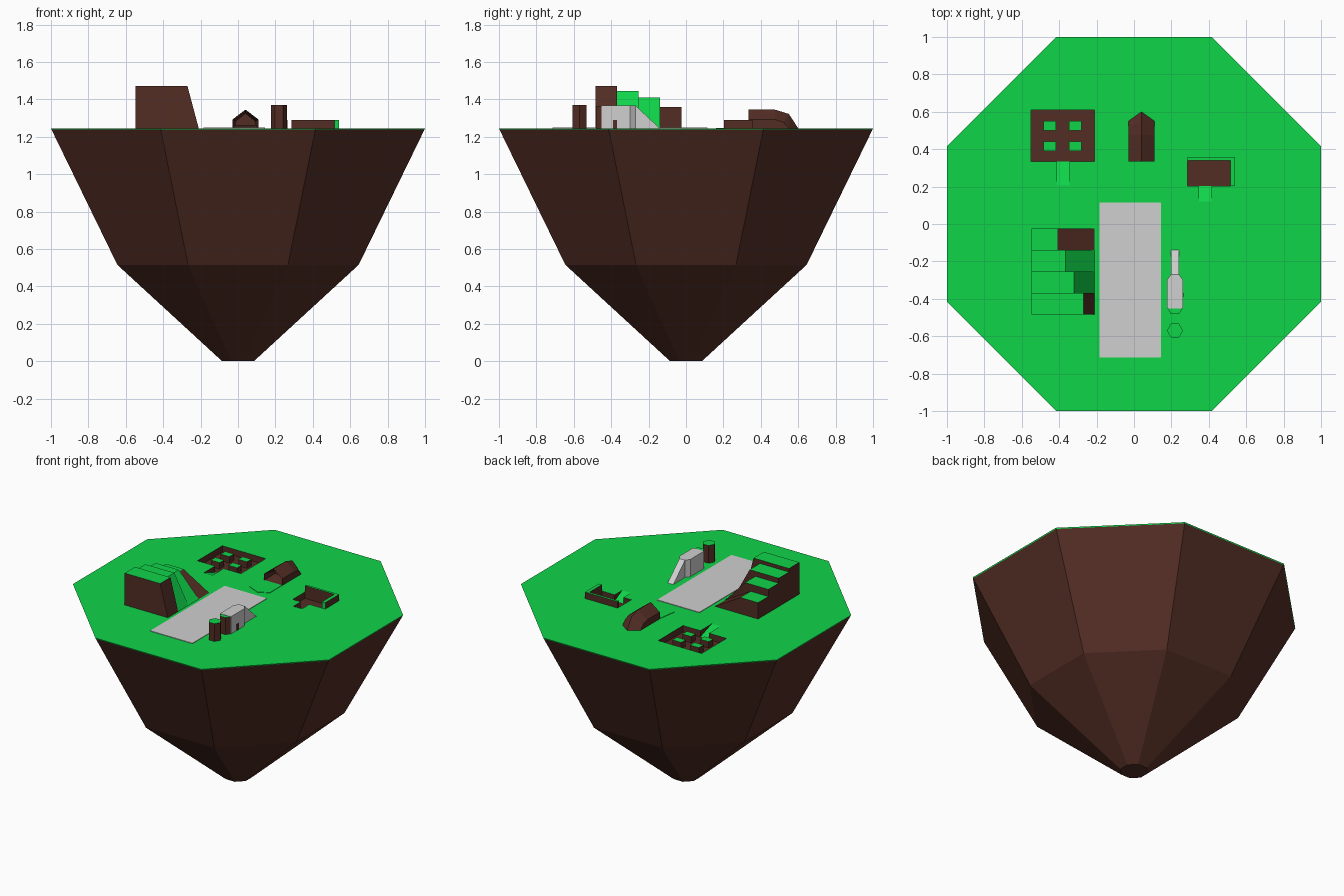
import bpy, bmesh, math
from mathutils import Vector

if "Cube" in bpy.data.objects:
    bpy.data.objects.remove(bpy.data.objects["Cube"])

TOP = 1.245      # ground level
DEPTH = 0.045    # depth of the sunken plots


def material(name, rgb):
    m = bpy.data.materials.new(name)
    m.use_nodes = True
    m.diffuse_color = (*rgb, 1)
    m.node_tree.nodes["Principled BSDF"].inputs["Base Color"].default_value = (*rgb, 1)
    return m


MATS = [material("earth brown", (0.088, 0.027, 0.018)),
        material("grass green", (0.005, 0.66, 0.068)),
        material("pale grey", (0.63, 0.63, 0.63))]
BROWN, GREEN, GREY = range(3)


def make(name, bm, rule):
    """Turn a bmesh into an object; rule gives each face its colour."""
    bmesh.ops.recalc_face_normals(bm, faces=bm.faces)
    for f in bm.faces:
        f.material_index = rule(f)
    me = bpy.data.meshes.new(name)
    bm.to_mesh(me)
    bm.free()
    for m in MATS:
        me.materials.append(m)
    ob = bpy.data.objects.new(name, me)
    bpy.context.collection.objects.link(ob)
    return ob


def prism(profile, offset):
    """Extrude a flat 3D outline along an offset."""
    bm = bmesh.new()
    face = bm.faces.new([bm.verts.new(p) for p in profile])
    new = bmesh.ops.extrude_face_region(bm, geom=[face])["geom"]
    bmesh.ops.translate(bm, vec=offset, verts=[v for v in new if isinstance(v, bmesh.types.BMVert)])
    return bm


def box(x0, x1, y0, y1, z0, z1):
    return prism([(x0, y0, z0), (x1, y0, z0), (x1, y1, z0), (x0, y1, z0)], (0, 0, z1 - z0))


def brown(f):
    return BROWN


def grass_top(f):
    return GREEN if f.normal.z > 0.9 else BROWN


# Island: stacked octagonal rings
bm = bmesh.new()
rings = []
for apothem, z in [(0.085, 0), (0.645, 0.515), (0.997, TOP - 0.007), (1.0, TOP)]:
    r = apothem / math.cos(math.pi / 8)
    angles = [math.pi / 8 + i * math.pi / 4 for i in range(8)]
    rings.append([bm.verts.new((r * math.cos(a), r * math.sin(a), z)) for a in angles])
for low, high in zip(rings, rings[1:]):
    for i in range(8):
        j = (i + 1) % 8
        bm.faces.new((low[i], low[j], high[j], high[i]))
bm.faces.new(rings[0][::-1])
bm.faces.new(rings[-1])
island = make("island", bm, brown)


# Sunken plots with entry ramps cut into the island
def ramp(x0, x1, y0, y1):
    high = TOP + 0.03
    return prism([(x0, y0, TOP), (x0, y1, TOP - DEPTH), (x0, y1, high), (x0, y0, high)],
                 (x1 - x0, 0, 0))


def cut(target, bm):
    cutter = make("plot_cutter", bm, brown)
    cutter.hide_render = True
    mod = target.modifiers.new("cut", "BOOLEAN")
    mod.operation, mod.solver, mod.object = "DIFFERENCE", "EXACT", cutter
    graph = bpy.context.evaluated_depsgraph_get()
    me = bpy.data.meshes.new_from_object(target.evaluated_get(graph))
    target.modifiers.clear()
    target.data = me
    bpy.data.objects.remove(cutter)


cut(island, box(-0.55, -0.21, 0.333, 0.61, TOP - DEPTH, TOP + 0.05))
cut(island, ramp(-0.412, -0.345, 0.205, 0.335))
cut(island, box(0.285, 0.515, 0.203, 0.34, TOP - DEPTH, TOP + 0.05))
cut(island, ramp(0.348, 0.415, 0.12, 0.205))

for p in island.data.polygons:
    c, n = p.center, p.normal
    rim = c.z > TOP - 0.01 and (n.z > 0.99 or c.xy.length > 0.8)
    slope = c.z > 1.1 and 0.5 < n.z < 0.99
    p.material_index = GREEN if rim or slope else BROWN

# Grass blocks left standing in the window-like plot
for x in (-0.485, -0.348):
    for y in (0.39, 0.5):
        make("plot_block", box(x, x + 0.068, y, y + 0.05, TOP - DEPTH, TOP), grass_top)

# Low walls round the second plot
make("plot_back_wall", box(0.285, 0.515, 0.34, 0.357, TOP - 0.01, 1.29), grass_top)
make("plot_side_wall", box(0.515, 0.54, 0.203, 0.357, TOP - 0.01, 1.29),
     lambda f: GREEN if f.normal.z > 0.9 or f.normal.y < -0.9 else BROWN)

# Runway
make("runway", box(-0.185, 0.145, -0.715, 0.115, TOP - 0.01, TOP + 0.004), lambda f: GREY)

# Stepped terraces with sloping right sides
terraces = [(-0.27, 1.47), (-0.32, 1.445), (-0.365, 1.41), (-0.41, 1.36)]
for i, (x, z) in enumerate(terraces):
    y = -0.483 + i * 0.115
    slope_colour = GREEN if i else BROWN
    make("terrace_step",
         prism([(-0.547, y, TOP), (-0.21, y, TOP), (x, y, z), (-0.547, y, z)], (0, 0.115, 0)),
         lambda f, c=slope_colour: GREEN if f.normal.z > 0.98 else
         (c if f.normal.x > 0.5 else BROWN))

# Gabled shelter whose rear bends down into the ground
bm = bmesh.new()
points = [(0.04, y, z) for y, z in [(0.335, 1.345), (0.475, 1.345), (0.55, 1.322), (0.6, TOP)]]
for side in (-0.07, 0.07):
    for y, z in [(0.335, TOP), (0.335, 1.292), (0.475, 1.292), (0.52, 1.278), (0.55, TOP)]:
        points.append((0.04 + side, y, z))
for p in points:
    bm.verts.new(p)
bmesh.ops.convex_hull(bm, input=bm.verts)
bmesh.ops.dissolve_limit(bm, angle_limit=0.02, verts=bm.verts, edges=bm.edges)
bmesh.ops.recalc_face_normals(bm, faces=bm.faces)
front = [f for f in bm.faces if f.normal.y < -0.95]
bmesh.ops.inset_region(bm, faces=front, thickness=0.02)
bmesh.ops.translate(bm, vec=(0, 0.1, 0), verts=list({v for f in front for v in f.verts}))
make("shelter", bm, brown)

# Faint apron in front of the shelter
make("shelter_apron",
     prism([(-0.03, 0.335, TOP), (-0.05, 0.2, TOP), (0.04, 0.16, TOP), (0.11, 0.2, TOP),
            (0.11, 0.335, TOP)], (0, 0, 0.003)), lambda f: GREEN)

# Grey hall: wide body, tapered shoulder and narrow sloping tail
cx = 0.219
outline = [(0.043, -0.453), (0.043, -0.3), (0.022, -0.27)]
plan = [(cx + w, y, TOP) for w, y in outline] + [(cx - w, y, TOP) for w, y in outline[::-1]]
make("hall", prism(plan, (0, 0, 0.122)), lambda f: GREY)
make("hall_tail",
     prism([(cx - 0.022, -0.27, TOP), (cx - 0.022, -0.14, TOP), (cx - 0.022, -0.27, 1.367)],
           (0.044, 0, 0)), lambda f: GREY)
make("hall_door", box(cx + 0.04, cx + 0.046, -0.39, -0.37, TOP, 1.29), brown)

# Two hexagonal silos with grass tops
for y in (-0.57, -0.445):
    hexagon = [(cx + 0.043 * math.cos(i * math.pi / 3), y + 0.043 * math.sin(i * math.pi / 3), TOP)
               for i in range(6)]
    height = 0.125 if y < -0.5 else 0.12
    make("silo", prism(hexagon, (0, 0, height)), grass_top)
